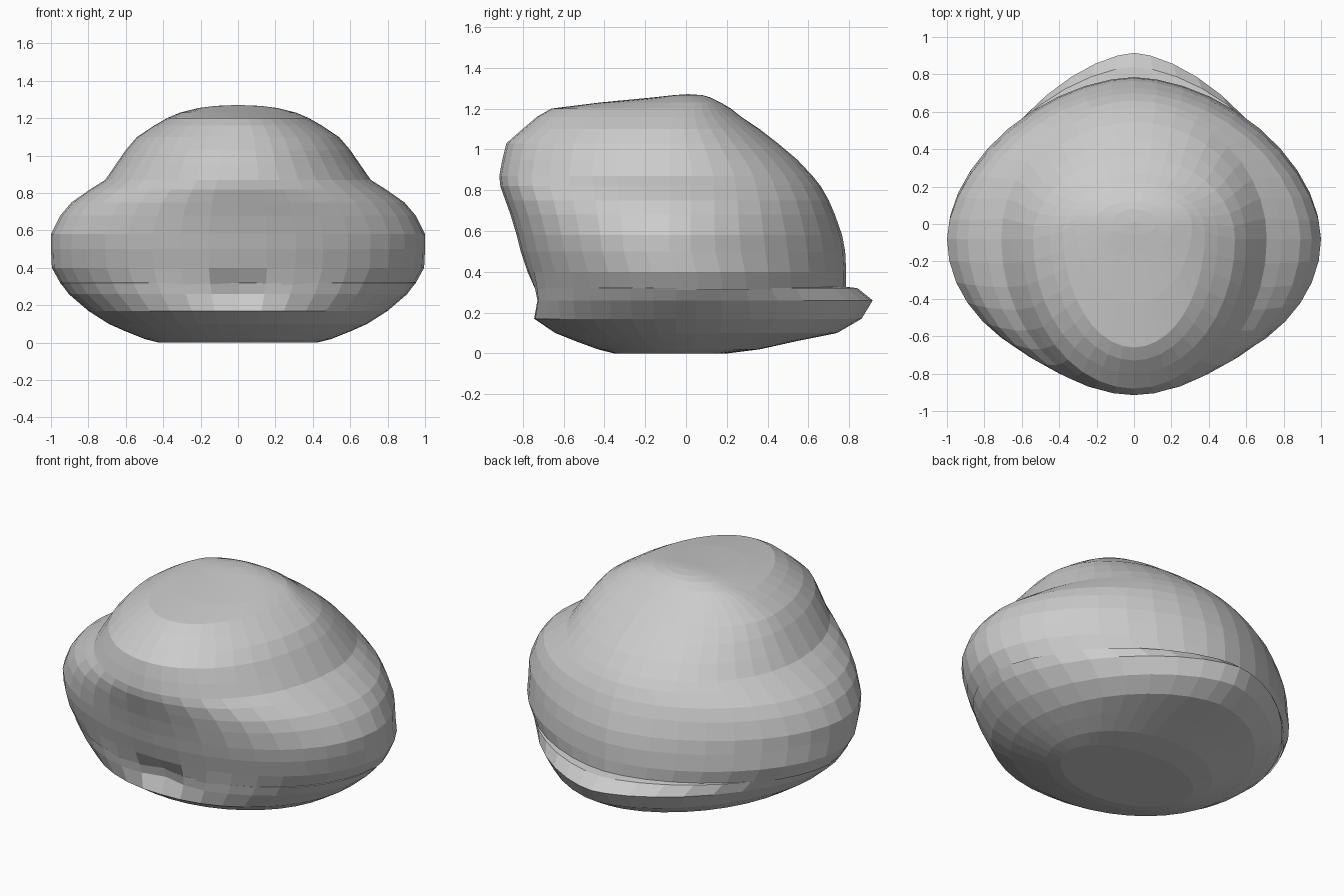
import bpy, bmesh, math

SEG = 40


def outline(z, y_front, y_back, half_w, y_wide, n_front, n_back):
    """Egg-shaped horizontal section: separate roundness for front and back."""
    pts = []
    for i in range(SEG):
        a = 2 * math.pi * i / SEG
        c, s = math.cos(a), math.sin(a)
        n = n_back if s > 0 else n_front
        depth = (y_back - y_wide) if s > 0 else (y_wide - y_front)
        x = half_w * math.copysign(abs(c) ** (2 / n), c)
        y = y_wide + depth * math.copysign(abs(s) ** (2 / n), s)
        # shallow hinge notch low on the front
        if s < 0:
            y += 0.07 * math.exp(-(x / 0.14) ** 2 - ((z - 0.28) / 0.07) ** 2)
        pts.append((x, y, z))
    return pts


def loft(name, sections, cap_bottom, cap_top):
    bm = bmesh.new()
    rings = [[bm.verts.new(p) for p in outline(*s)] for s in sections]
    for lo, hi in zip(rings, rings[1:]):
        for i in range(SEG):
            j = (i + 1) % SEG
            bm.faces.new((lo[i], lo[j], hi[j], hi[i]))
    for use, ring, sec, dz in ((cap_bottom, rings[0], sections[0], 0.0),
                               (cap_top, rings[-1], sections[-1], 0.005)):
        if use:
            tip = bm.verts.new((0, (sec[1] + sec[2]) / 2, sec[0] + dz))
            for i in range(SEG):
                bm.faces.new((ring[i], ring[(i + 1) % SEG], tip))
    bmesh.ops.recalc_face_normals(bm, faces=bm.faces)
    me = bpy.data.meshes.new(name)
    bm.to_mesh(me)
    bm.free()
    ob = bpy.data.objects.new(name, me)
    bpy.context.collection.objects.link(ob)
    return ob


# Lower shell: shallow bowl whose lip juts out at the back
loft("lower_shell", [
    (0.00, -0.35, 0.20, 0.42, -0.05, 2.0, 2.0),
    (0.02, -0.43, 0.36, 0.50, -0.05, 2.0, 2.0),
    (0.06, -0.54, 0.54, 0.60, -0.05, 2.0, 1.9),
    (0.10, -0.64, 0.74, 0.69, -0.05, 2.0, 1.8),
    (0.17, -0.75, 0.86, 0.80, -0.05, 2.0, 1.7),
    (0.26, -0.76, 0.915, 0.905, -0.05, 2.0, 1.6),
    (0.32, -0.765, 0.84, 0.95, -0.05, 2.0, 1.65),
    (0.33, -0.74, 0.76, 0.94, -0.05, 2.0, 1.7),
], True, False)

# Upper shell: tall dome with an overhanging front and pinched shoulders
loft("upper_shell", [
    (0.31, -0.765, 0.785, 0.945, -0.03, 2.0, 1.72),
    (0.40, -0.78, 0.785, 0.995, -0.05, 2.0, 1.75),
    (0.50, -0.81, 0.78, 1.00, -0.08, 2.0, 1.75),
    (0.58, -0.83, 0.765, 1.00, -0.08, 2.0, 1.75),
    (0.68, -0.86, 0.73, 0.95, -0.08, 2.0, 1.8),
    (0.75, -0.885, 0.70, 0.89, -0.08, 2.0, 1.85),
    (0.82, -0.91, 0.66, 0.79, -0.08, 2.0, 1.9),
    (0.87, -0.915, 0.62, 0.71, -0.08, 2.0, 2.0),
    (0.95, -0.90, 0.545, 0.655, -0.08, 2.0, 2.0),
    (1.03, -0.88, 0.45, 0.60, -0.08, 2.0, 2.0),
    (1.10, -0.80, 0.36, 0.54, -0.08, 2.0, 2.0),
    (1.16, -0.73, 0.27, 0.45, -0.06, 2.0, 2.0),
    (1.20, -0.66, 0.22, 0.38, -0.04, 2.0, 2.0),
    (1.23, -0.42, 0.17, 0.31, 0.0, 2.0, 2.0),
    (1.255, -0.16, 0.12, 0.21, 0.0, 2.0, 2.0),
    (1.266, -0.06, 0.08, 0.12, 0.0, 2.0, 2.0),
], False, True)
